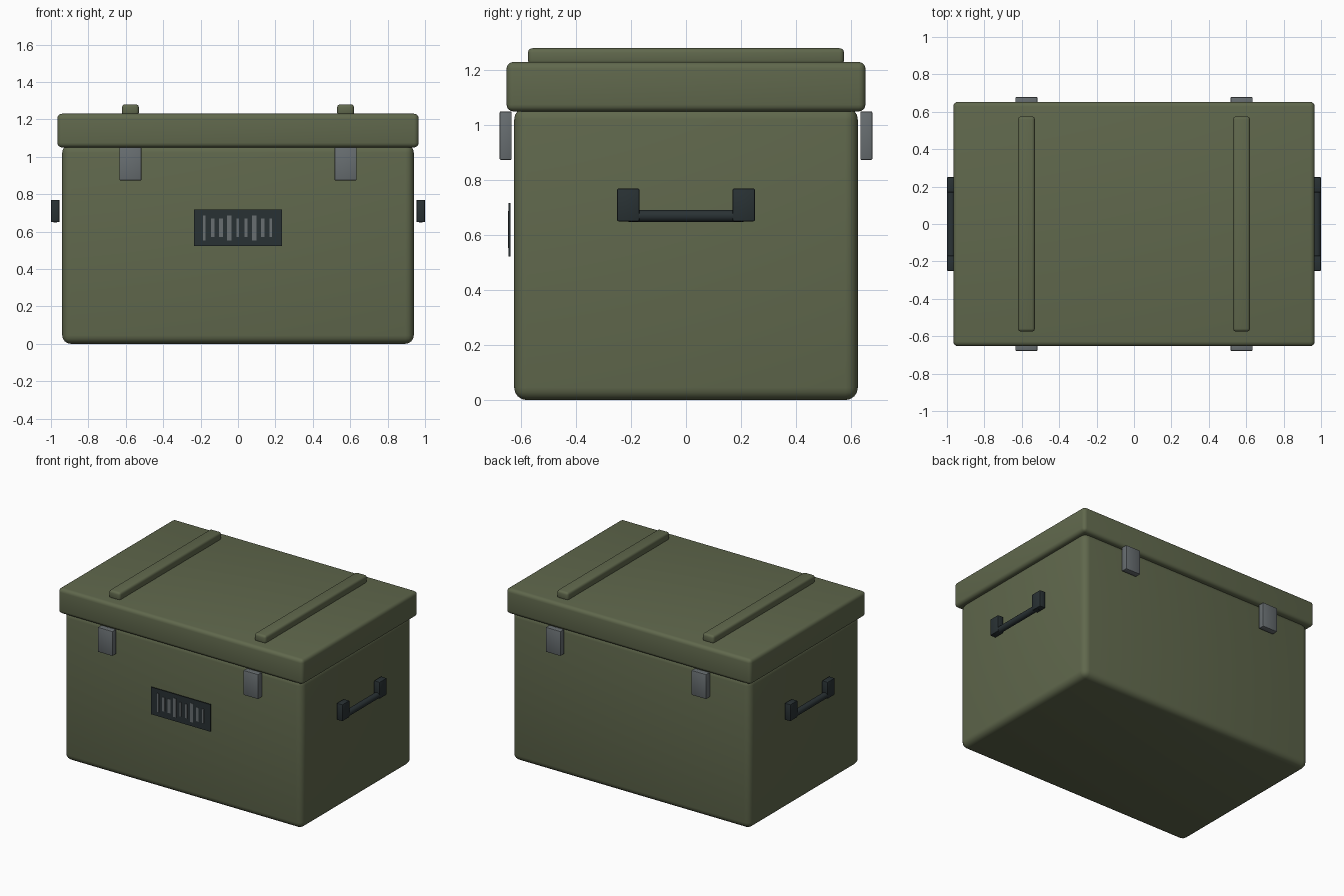
import bpy, bmesh, math
from mathutils import Matrix

if "Cube" in bpy.data.objects:
    bpy.data.objects.remove(bpy.data.objects["Cube"])


def material(name, rgb):
    m = bpy.data.materials.new(name)
    m.diffuse_color = (*rgb, 1)
    m.use_nodes = True
    m.node_tree.nodes["Principled BSDF"].inputs["Base Color"].default_value = m.diffuse_color
    return m


OLIVE = material("olive_green", (0.117, 0.138, 0.073))
DARK = material("dark_slate", (0.022, 0.031, 0.034))
STEEL = material("steel_grey", (0.138, 0.156, 0.165))


def finish(name, bm, mat, smooth):
    me = bpy.data.meshes.new(name)
    bm.to_mesh(me)
    bm.free()
    me.materials.append(mat)
    ob = bpy.data.objects.new(name, me)
    bpy.context.collection.objects.link(ob)
    if smooth:
        bpy.ops.object.select_all(action='DESELECT')
        ob.select_set(True)
        bpy.context.view_layer.objects.active = ob
        bpy.ops.object.shade_smooth_by_angle(angle=math.radians(40))
    return ob


def box(name, center, size, mat, bevel=0.0, segments=4):
    bm = bmesh.new()
    bmesh.ops.create_cube(bm, size=1, matrix=Matrix.Translation(center) @ Matrix.Diagonal((*size, 1)))
    if bevel:
        bmesh.ops.bevel(bm, geom=bm.edges[:], offset=bevel, segments=segments,
                        profile=0.5, affect='EDGES')
    return finish(name, bm, mat, bevel > 0)


def rod_y(name, center, radius, length, mat):
    bm = bmesh.new()
    bmesh.ops.create_cone(bm, cap_ends=True, segments=20, radius1=radius, radius2=radius, depth=length,
                          matrix=Matrix.Translation(center) @ Matrix.Rotation(math.pi / 2, 4, 'X'))
    return finish(name, bm, mat, True)


# Crate body and overhanging lid
box("body", (0, 0, 0.533), (1.88, 1.25, 1.066), OLIVE, 0.045)
box("lid", (0, 0, 1.14), (1.932, 1.306, 0.18), OLIVE, 0.025)

for sx, side in ((-1, "left"), (1, "right")):
    # Raised lid ribs
    box(f"lid_rib_{side}", (sx * 0.575, 0, 1.25), (0.09, 1.15, 0.06), OLIVE, 0.016, 3)
    # Front and back latches
    for sy, face in ((-1, "front"), (1, "back")):
        box(f"latch_{face}_{side}", (sx * 0.575, sy * 0.656, 0.962), (0.117, 0.044, 0.176), STEEL, 0.004, 2)
    # Carry handle: two brackets and a round bar
    for sy, end in ((-1, "front"), (1, "back")):
        box(f"handle_bracket_{side}_{end}", (sx * 0.977, sy * 0.21, 0.71), (0.046, 0.082, 0.12), DARK, 0.006, 2)
    rod_y(f"handle_bar_{side}", (sx * 0.977, 0, 0.67), 0.022, 0.42, DARK)

# Front label plate with upright bars
box("label_plate", (0, -0.642, 0.62), (0.468, 0.006, 0.194), DARK)
widths = (0.014, 0.018, 0.022, 0.022, 0.014, 0.018, 0.022, 0.018, 0.014)
for i, w in enumerate(widths):
    height = 0.134 if i % 3 == 0 else 0.1
    box(f"label_bar_{i + 1}", (-0.18 + 0.0445 * i, -0.6455, 0.62), (w, 0.005, height), STEEL)
